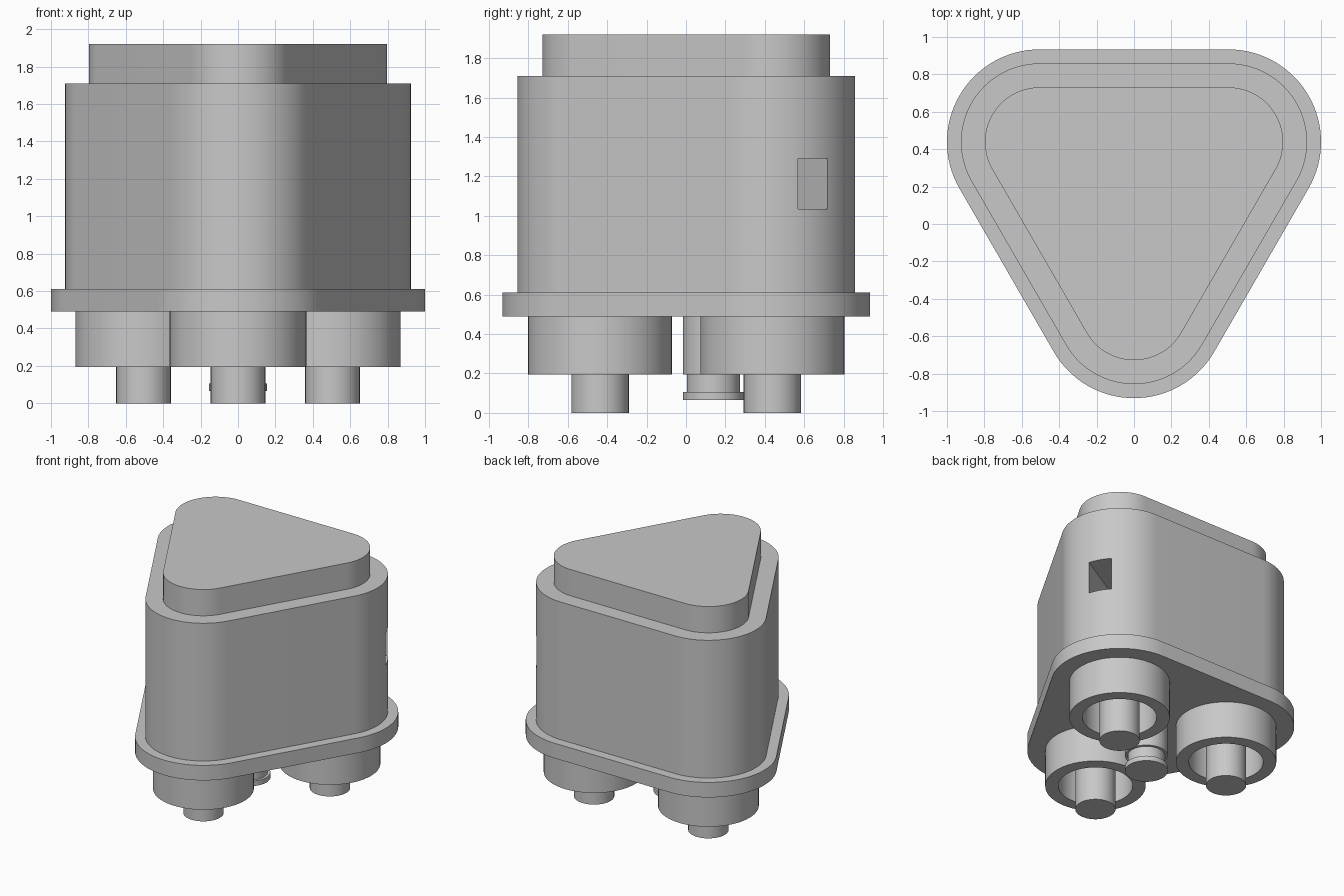
import bpy
import bmesh
import math
from mathutils import Matrix, Vector

default = bpy.data.objects.get("Cube")
if default:
    bpy.data.objects.remove(default, do_unlink=True)

# One grey finish for the whole model
grey = bpy.data.materials.new("plain grey")
grey.use_nodes = True
colour = (0.58, 0.58, 0.58, 1)
grey.diffuse_color = colour
grey.node_tree.nodes["Principled BSDF"].inputs["Base Color"].default_value = colour

# Corners of the equilateral plan that everything is laid out on
SIDE = 1.01
RADIUS = SIDE / math.sqrt(3)
CENTRE = Vector((0, 0.147, 0))
ANGLES = [math.radians(a) for a in (30, 150, 270)]
CORNERS = [CENTRE + RADIUS * Vector((math.cos(a), math.sin(a), 0)) for a in ANGLES]


def make_object(name, bm):
    bmesh.ops.recalc_face_normals(bm, faces=bm.faces)
    mesh = bpy.data.meshes.new(name)
    bm.to_mesh(mesh)
    bm.free()
    mesh.materials.append(grey)
    obj = bpy.data.objects.new(name, mesh)
    bpy.context.collection.objects.link(obj)
    return obj


def select(obj):
    bpy.ops.object.select_all(action="DESELECT")
    obj.select_set(True)
    bpy.context.view_layer.objects.active = obj


def smooth(obj):
    select(obj)
    bpy.ops.object.shade_smooth_by_angle(angle=math.radians(30))


def rounded_triangle(name, corner_radius, bottom, top, steps=32):
    """Prism with a rounded triangular outline."""
    bm = bmesh.new()
    verts = []
    for corner, angle in zip(CORNERS, ANGLES):
        for i in range(steps + 1):
            a = angle + math.radians(120) * (i / steps - 0.5)
            offset = Vector((math.cos(a), math.sin(a), 0)) * corner_radius
            verts.append(bm.verts.new(corner + offset + Vector((0, 0, bottom))))
    face = bm.faces.new(verts)
    raised = bmesh.ops.extrude_face_region(bm, geom=[face], use_keep_orig=True)
    moved = [v for v in raised["geom"] if isinstance(v, bmesh.types.BMVert)]
    bmesh.ops.translate(bm, verts=moved, vec=(0, 0, top - bottom))
    return make_object(name, bm)


def lathe(name, centre, profile, steps=64):
    """Spin a (radius, height) profile around a vertical axis."""
    bm = bmesh.new()
    verts = [bm.verts.new((r, 0, z)) for r, z in profile]
    edges = [bm.edges.new(pair) for pair in zip(verts, verts[1:])]
    bmesh.ops.spin(bm, geom=verts + edges, axis=(0, 0, 1), cent=(0, 0, 0),
                   angle=math.tau, steps=steps, use_merge=False)
    bmesh.ops.remove_doubles(bm, verts=bm.verts, dist=0.0001)
    obj = make_object(name, bm)
    obj.location = centre
    smooth(obj)
    return obj


# Stacked housing: flange, body and top cap
flange = rounded_triangle("flange", 0.495, 0.49, 0.61)
body = rounded_triangle("body", 0.42, 0.605, 1.71)
cap = rounded_triangle("top_cap", 0.292, 1.705, 1.92)

# Deep slot cut radially into the rear corner of the body
bm = bmesh.new()
bmesh.ops.create_cube(bm, size=1)
bmesh.ops.scale(bm, vec=(0.8, 0.173, 0.255), verts=bm.verts)
cutter = make_object("slot_cutter", bm)
outward = Vector((math.cos(ANGLES[0]), math.sin(ANGLES[0]), 0))
cutter.matrix_world = (Matrix.Translation(CORNERS[0] + outward * 0.4 + Vector((0, 0, 1.163)))
                       @ Matrix.Rotation(ANGLES[0], 4, "Z"))
cutter.hide_render = True
cut = body.modifiers.new("slot", "BOOLEAN")
cut.operation = "DIFFERENCE"
cut.solver = "EXACT"
cut.object = cutter
select(body)
bpy.ops.object.modifier_apply(modifier=cut.name)
bpy.data.objects.remove(cutter, do_unlink=True)

for part in (flange, body, cap):
    smooth(part)

# Hollow cup with a central peg under each corner
for label, corner in zip(("back_left", "back_right", "front"), CORNERS):
    lathe(label + "_cup", corner,
          [(0.27, 0.495), (0.27, 0.195), (0.365, 0.195), (0.365, 0.495), (0.27, 0.495)])
    lathe(label + "_peg", corner, [(0, 0), (0.146, 0), (0.146, 0.495), (0, 0.495)])

# Grooved key post in the middle
lathe("centre_post", CENTRE - Vector((0, 0.008, 0)),
      [(0, 0.065), (0.155, 0.065), (0.155, 0.105), (0.135, 0.105),
       (0.135, 0.195), (0.155, 0.195), (0.155, 0.495), (0, 0.495)])
